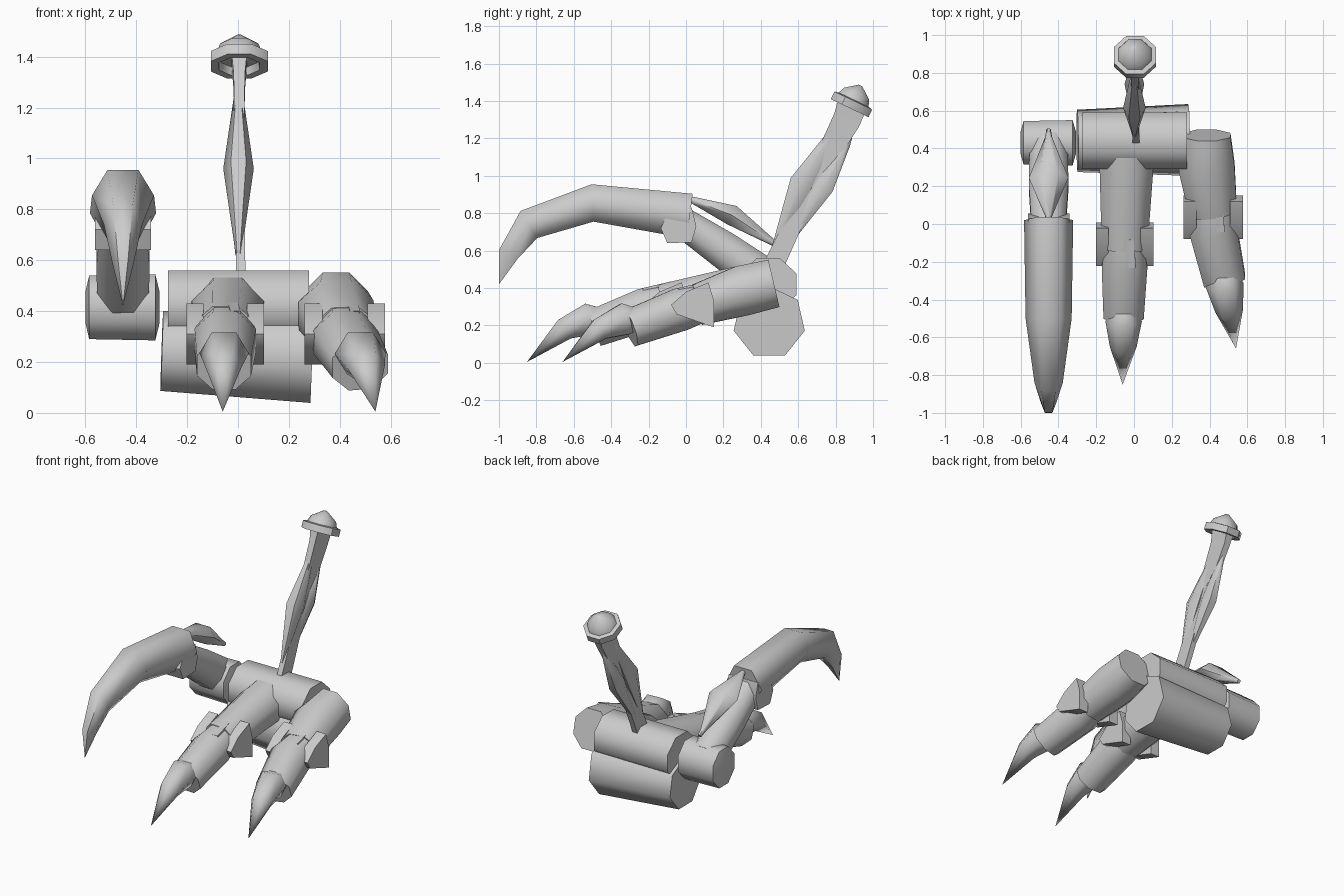
import bpy, bmesh, math
from mathutils import Vector

cube = bpy.data.objects.get("Cube")
if cube:
    bpy.data.objects.remove(cube, do_unlink=True)

grey = bpy.data.materials.new("plain grey")
grey.use_nodes = True
grey.diffuse_color = (0.6, 0.6, 0.6, 1)
grey.node_tree.nodes["Principled BSDF"].inputs["Base Color"].default_value = (0.6, 0.6, 0.6, 1)


def finish(name, bm, angle):
    """Turn the bmesh into a shaded object."""
    bmesh.ops.remove_doubles(bm, verts=bm.verts, dist=0.0005)
    bmesh.ops.recalc_face_normals(bm, faces=bm.faces)
    mesh = bpy.data.meshes.new(name)
    bm.to_mesh(mesh)
    bm.free()
    mesh.materials.append(grey)
    ob = bpy.data.objects.new(name, mesh)
    bpy.context.collection.objects.link(ob)
    bpy.ops.object.select_all(action='DESELECT')
    ob.select_set(True)
    bpy.context.view_layer.objects.active = ob
    bpy.ops.object.shade_smooth_by_angle(angle=math.radians(angle))


def loft(name, rows, n=8, turn=0.5, side=(1, 0, 0), axis=None, angle=62):
    """Skin rings along a path; each row is x, y, z, half width, half height."""
    bm = bmesh.new()
    pts = [Vector(r[:3]) for r in rows]
    angs = [2 * math.pi * (k + turn) / n for k in range(n)]
    cmax = max(abs(math.cos(a)) for a in angs)
    smax = max(abs(math.sin(a)) for a in angs)
    rings = []
    for i, r in enumerate(rows):
        t = Vector(axis) if axis else pts[min(i + 1, len(pts) - 1)] - pts[max(i - 1, 0)]
        t.normalize()
        u = Vector(side)
        u = (u - t * u.dot(t)).normalized()
        v = u.cross(t)
        rings.append([bm.verts.new(pts[i] + u * r[3] * math.cos(a) / cmax
                                   + v * r[4] * math.sin(a) / smax) for a in angs])
    for a, b in zip(rings, rings[1:]):
        for k in range(n):
            m = (k + 1) % n
            bm.faces.new((a[k], a[m], b[m], b[k]))
    bm.faces.new(rings[0])
    bm.faces.new(rings[-1])
    finish(name, bm, angle)


def prism(name, profile, x0, x1):
    """Extrude a side profile of (y, z) points across x."""
    bm = bmesh.new()
    face = bm.faces.new([bm.verts.new((x0, y, z)) for y, z in profile])
    res = bmesh.ops.extrude_face_region(bm, geom=[face])
    moved = [g for g in res["geom"] if isinstance(g, bmesh.types.BMVert)]
    bmesh.ops.translate(bm, verts=moved, vec=(x1 - x0, 0, 0))
    finish(name, bm, 40)


# Palm: a knuckle bar over a heavier lower bar
Y = (0, 1, 0)
loft("palm_upper_bar", [(-0.275, 0.44, 0.42, 0.15, 0.14), (0.28, 0.44, 0.42, 0.15, 0.14)], side=Y)
loft("palm_lower_bar", [(-0.3, 0.44, 0.235, 0.165, 0.165), (0.29, 0.445, 0.215, 0.19, 0.195)],
     n=7, turn=0.25, side=Y)


def finger(label, xs, dy, w):
    """Two segments, knuckle guards and a pointed claw; xs are root, knuckle, end and tip."""
    a, b, c, d = xs
    loft(label + "_lower_segment", [(a, 0.47, 0.425, w * 0.85, 0.13), (a, 0.3, 0.385, w, 0.135),
                                    (b, 0.06 + dy, 0.31, w * 0.85, 0.11)])
    loft(label + "_upper_segment", [(b, 0.1 + dy, 0.325, w * 0.7, 0.1), (b, -0.03 + dy, 0.285, w * 0.85, 0.115),
                                    (c, -0.3 + dy, 0.185, w * 0.75, 0.1)])
    loft(label + "_claw", [(c, -0.27 + dy, 0.235, w * 0.5, 0.06), (c, -0.325 + dy, 0.235, w * 0.68, 0.085),
                           (c * 0.6 + d * 0.4, -0.46 + dy, 0.18, w * 0.5, 0.06), (d, -0.66 + dy, 0.005, 0, 0)],
         n=6, turn=0)
    guard = [(-0.08, 0.31), (0.0, 0.38), (0.12, 0.43), (0.15, 0.33), (0.15, 0.19), (-0.05, 0.26)]
    guard = [(y + dy * 0.75, z) for y, z in guard]
    for s, nm in ((-1, "right"), (1, "left")):
        prism(f"{label}_{nm}_guard", guard, b + s * w * 0.6, b + s * w * 1.07)
    # Hinge pin on top of the knuckle
    loft(label + "_hinge_pin", [(b + 0.03, 0.11 + dy, 0.42, 0.02, 0.015),
                                (b + 0.04, -0.04 + dy, 0.385, 0.02, 0.015)], n=4)


finger("middle_finger", (-0.04, -0.05, -0.055, -0.06), -0.19, 0.142)
finger("outer_finger", (0.385, 0.42, 0.48, 0.54), 0, 0.148)

# Thumb: root drum, arm, elbow and a long curved claw
T = -0.452
loft("thumb_drum", [(-0.585, 0.43, 0.415, 0.115, 0.125), (-0.6, 0.43, 0.415, 0.06, 0.06),
                    (-0.585, 0.43, 0.415, 0.115, 0.125), (-0.325, 0.43, 0.415, 0.12, 0.13),
                    (-0.308, 0.43, 0.415, 0.06, 0.06)][1:], side=Y, axis=(1, 0, 0))
loft("thumb_arm", [(T, 0.42, 0.45, 0.1, 0.11), (T, 0.2, 0.605, 0.105, 0.1), (T, -0.03, 0.76, 0.09, 0.08)])
prism("thumb_elbow", [(-0.135, 0.72), (-0.1, 0.64), (0.03, 0.645), (0.055, 0.73), (0.03, 0.83), (-0.1, 0.8)],
      -0.562, -0.342)
loft("thumb_claw", [(T, 0.02, 0.785, 0.13, 0.12), (T, -0.5, 0.855, 0.122, 0.1), (T, -0.84, 0.74, 0.075, 0.085),
                    (T, -0.95, 0.58, 0.04, 0.055), (T, -1.0, 0.42, 0, 0)], n=6, turn=0)


def spindle(name, x, start, middle, end, w, h):
    """Thin rod swelling to a faceted body."""
    p, m, q = (Vector((x, *c)) for c in (start, middle, end))
    rows = [(p, 0.012, 0.012), (p.lerp(m, 0.15), 0.018, 0.018), (m, w, h),
            (m.lerp(q, 0.85), 0.02, 0.02), (q, 0.01, 0.01)]
    loft(name, [(*c, a, b) for c, a, b in rows], n=6, turn=0)


spindle("thumb_piston", T, (0.5, 0.62), (0.245, 0.79), (0.01, 0.88), 0.105, 0.055)

# Mast: flat strut, two spindles and a ringed cap
loft("mast_strut", [(0.012, 0.45, 0.48, 0.018, 0.055), (0.005, 0.66, 0.93, 0.018, 0.045),
                    (0.005, 0.86, 1.3, 0.022, 0.075), (0.005, 0.89, 1.385, 0.03, 0.08)], n=4)
spindle("mast_front_spindle", 0.002, (0.47, 0.62), (0.615, 0.96), (0.81, 1.28), 0.06, 0.062)
spindle("mast_back_spindle", 0.002, (0.54, 0.63), (0.74, 0.94), (0.88, 1.21), 0.052, 0.05)
cap = [(0.03, 0.0), (0.03, 0.07), (0, 0.08), (0, 0.112), (0.045, 0.112), (0.05, 0.088), (0.085, 0.075), (0.135, 0.01)]
loft("mast_cap", [(0.005, 0.875 + t * 0.43, 1.362 + t * 0.9, r, r) for t, r in cap],
     axis=(0, 0.43, 0.9), angle=45)
